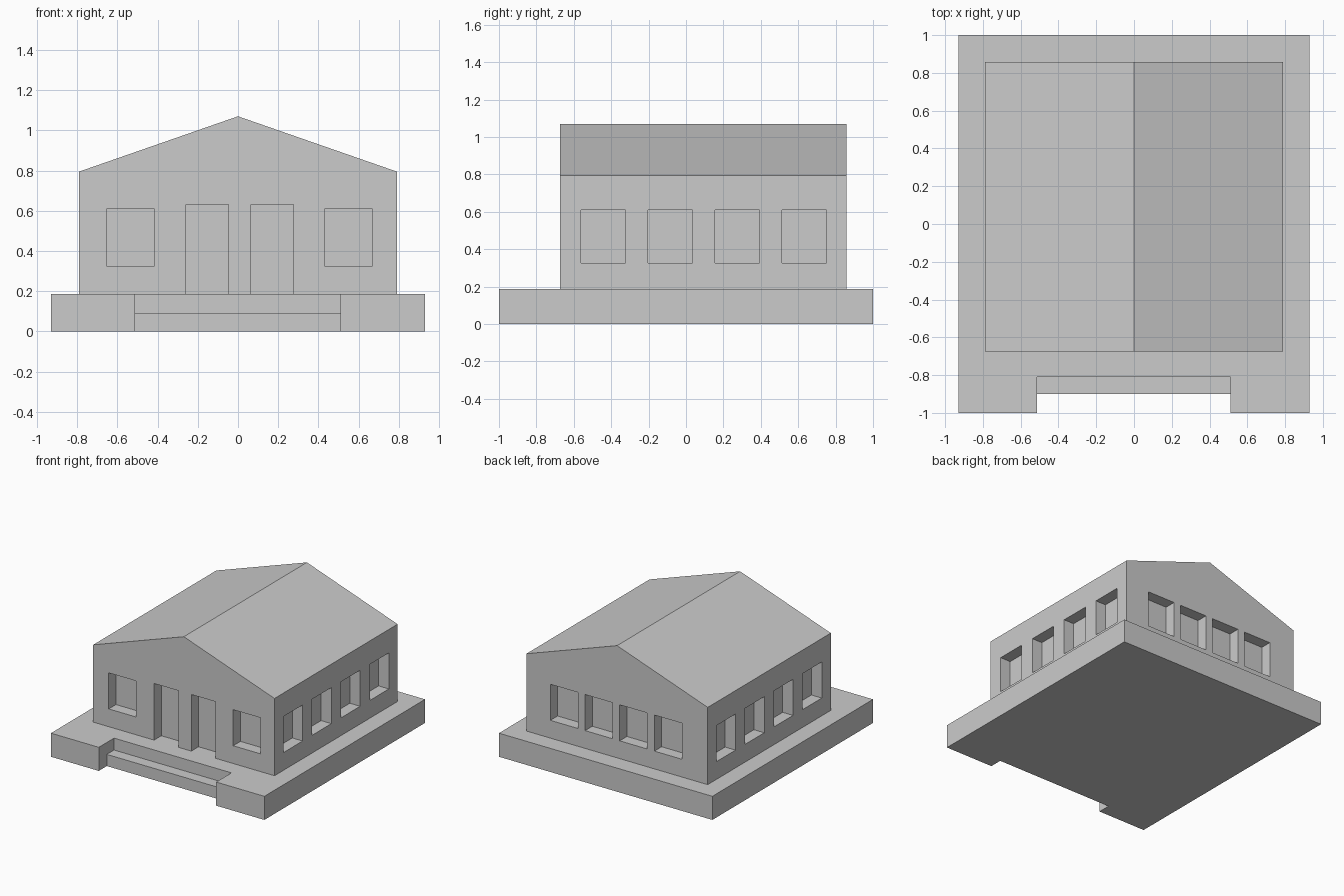
import bpy
import bmesh

cube = bpy.data.objects.get("Cube")
if cube:
    bpy.data.objects.remove(cube, do_unlink=True)

grey = bpy.data.materials.new("plain grey")
grey.use_nodes = True
colour = (0.6, 0.6, 0.6, 1)
grey.diffuse_color = colour
grey.node_tree.nodes["Principled BSDF"].inputs["Base Color"].default_value = colour

FLOOR, STEP, EAVE, RIDGE = 0.186, 0.092, 0.795, 1.07
SILL, HEAD, DOOR_TOP = 0.326, 0.61, 0.632
HALF, FRONT, BACK = 0.79, -0.674, 0.858
DEPTH = 0.09


def prism(name, profile, offset):
    """Extrude a closed planar profile by an offset vector."""
    bm = bmesh.new()
    face = bm.faces.new([bm.verts.new(p) for p in profile])
    new = bmesh.ops.extrude_face_region(bm, geom=[face])["geom"]
    bmesh.ops.translate(bm, vec=offset,
                        verts=[v for v in new if isinstance(v, bmesh.types.BMVert)])
    bmesh.ops.recalc_face_normals(bm, faces=bm.faces)
    mesh = bpy.data.meshes.new(name)
    bm.to_mesh(mesh)
    bm.free()
    mesh.materials.append(grey)
    obj = bpy.data.objects.new(name, mesh)
    bpy.context.collection.objects.link(obj)
    return obj


def box(name, x0, x1, y0, y1, z0, z1):
    return prism(name, [(x0, y0, z0), (x1, y0, z0), (x1, y1, z0), (x0, y1, z0)],
                 (0, 0, z1 - z0))


# Plinth with a notch at the front for the steps
plinth = [(-0.93, -1), (-0.513, -1), (-0.513, -0.81), (0.51, -0.81),
          (0.51, -1), (0.93, -1), (0.93, 1), (-0.93, 1)]
prism("plinth", [(x, y, 0) for x, y in plinth], (0, 0, FLOOR))
box("front_step", -0.513, 0.51, -0.9, -0.81, 0, STEP)

# Gabled house body
gable = [(-HALF, FLOOR), (HALF, FLOOR), (HALF, EAVE), (0, RIDGE), (-HALF, EAVE)]
house = prism("house", [(x, FRONT, z) for x, z in gable], (0, BACK - FRONT, 0))

# Openings: cutters reach DEPTH into the wall and stick out beyond it
cutters = []
OUT = 0.05
for x in (-0.535, 0.55):
    cutters.append(box("front_window_cutter", x - 0.12, x + 0.12,
                       FRONT - OUT, FRONT + DEPTH, SILL, HEAD))
for x in (-0.153, 0.171):
    cutters.append(box("door_cutter", x - 0.106, x + 0.106,
                       FRONT - OUT, FRONT + DEPTH, FLOOR - OUT, DOOR_TOP))
for i in range(4):
    x = -0.445 + 0.302 * i
    cutters.append(box("back_window_cutter", x - 0.12, x + 0.12,
                       BACK - DEPTH, BACK + OUT, SILL, HEAD))
    y = -0.443 + 0.358 * i
    for s in (-1, 1):
        xs = sorted((s * (HALF - DEPTH), s * (HALF + OUT)))
        cutters.append(box("side_window_cutter", xs[0], xs[1],
                           y - 0.119, y + 0.119, SILL, HEAD))

# Cut the recesses
for c in cutters:
    c.hide_render = True
    c.hide_set(True)
    cut = house.modifiers.new(c.name, 'BOOLEAN')
    cut.operation = 'DIFFERENCE'
    cut.solver = 'EXACT'
    cut.object = c
